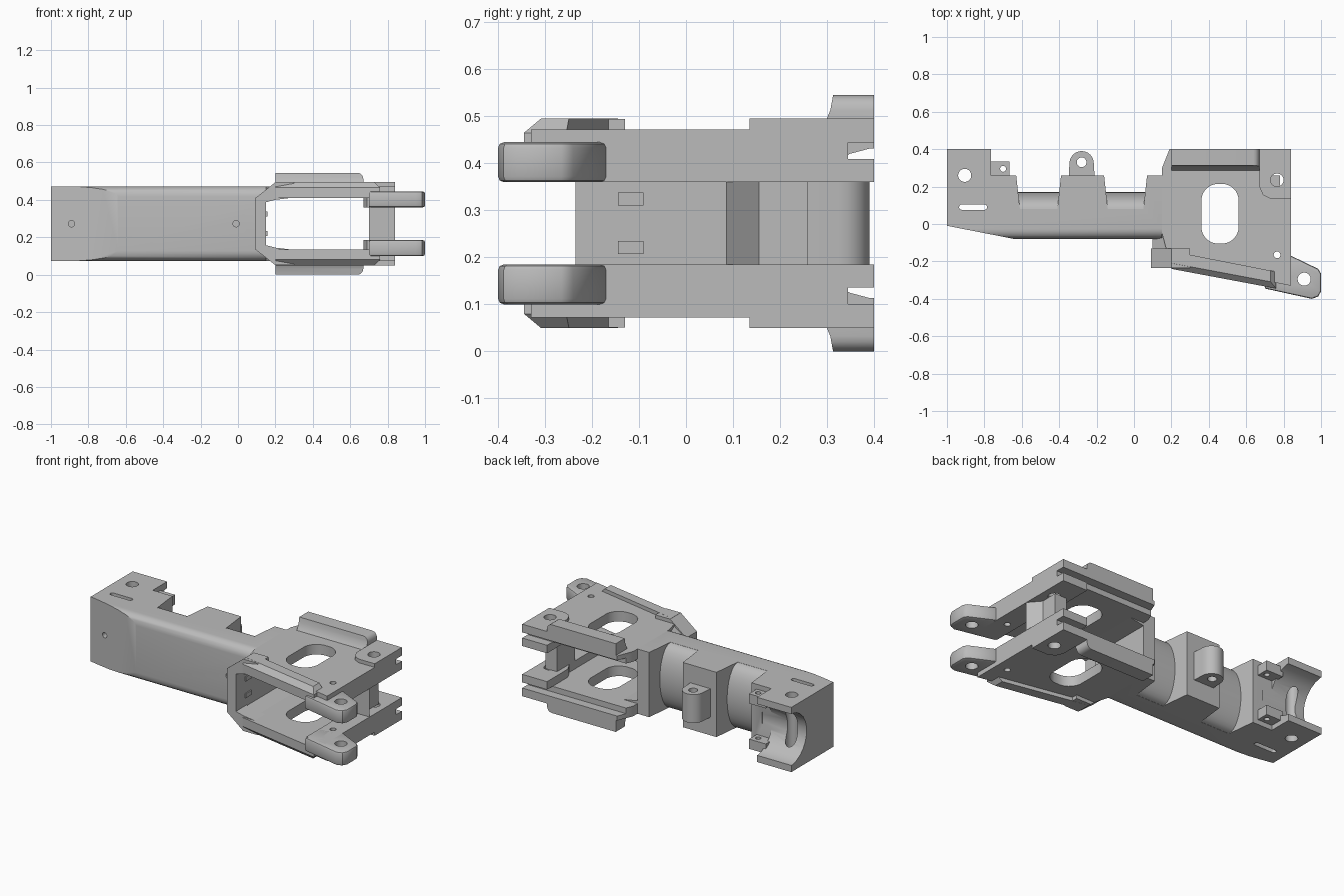
import bpy, bmesh, math
from mathutils import Vector

MID = 0.2725  # height of the mirror plane; all part heights are measured from it

old = bpy.data.objects.get("Cube")
if old:
    bpy.data.objects.remove(old, do_unlink=True)

grey = bpy.data.materials.new("plain_grey")
grey.use_nodes = True
grey.diffuse_color = (0.5, 0.5, 0.5, 1)
grey.node_tree.nodes["Principled BSDF"].inputs["Base Color"].default_value = (0.5, 0.5, 0.5, 1)


def add_prism(bm, pts, axis, lo, hi):
    """Extrude a closed outline along one axis."""
    place = {"X": lambda a, b, h: (h, a, b),
             "Y": lambda a, b, h: (a, h, b),
             "Z": lambda a, b, h: (a, b, h)}[axis]
    rings = [[bm.verts.new(place(a, b, h)) for a, b in pts] for h in (lo, hi)]
    faces = [bm.faces.new(r) for r in rings]
    for i in range(len(pts)):
        j = (i + 1) % len(pts)
        faces.append(bm.faces.new((rings[0][i], rings[0][j], rings[1][j], rings[1][i])))
    bmesh.ops.recalc_face_normals(bm, faces=faces)


def make(name, prisms, bevel=0, pick=None, segments=3):
    """Object from prisms, with a bevel on the edges chosen by the pick rule."""
    bm = bmesh.new()
    for p in prisms:
        add_prism(bm, *p)
    if bevel:
        edges = [e for e in bm.edges if pick(e.verts[0].co, e.verts[1].co)]
        bmesh.ops.bevel(bm, geom=edges, offset=bevel, segments=segments,
                        profile=0.5, affect="EDGES", clamp_overlap=True)
    mesh = bpy.data.meshes.new(name)
    bm.to_mesh(mesh)
    bm.free()
    mesh.materials.append(grey)
    ob = bpy.data.objects.new(name, mesh)
    ob.location.z = MID
    bpy.context.collection.objects.link(ob)
    return ob


def stadium(x, y, rx, ry, r, n=6):
    """Rounded rectangle outline; a circle when rx = ry = r."""
    out = []
    for q, (sx, sy) in enumerate(((1, 1), (-1, 1), (-1, -1), (1, -1))):
        for k in range(n):
            a = math.pi / 2 * (q + (k + 0.5) / n)
            out.append((x + sx * (rx - r) + r * math.cos(a), y + sy * (ry - r) + r * math.sin(a)))
    return out


def circle(x, y, r):
    return stadium(x, y, r, r, r)


def rect(x0, x1, y0, y1):
    return [(x0, y0), (x1, y0), (x1, y1), (x0, y1)]


def finish(ob, cutters=(), mirror=False):
    bpy.ops.object.select_all(action="DESELECT")
    ob.select_set(True)
    bpy.context.view_layer.objects.active = ob
    if mirror:
        m = ob.modifiers.new("mirror", "MIRROR")
        m.use_axis = (False, False, True)
        bpy.ops.object.modifier_apply(modifier=m.name)
    for c in cutters:
        m = ob.modifiers.new("cut", "BOOLEAN")
        m.operation, m.solver, m.object = "DIFFERENCE", "EXACT", c
        bpy.ops.object.modifier_apply(modifier=m.name)
    bpy.ops.object.shade_smooth_by_angle(angle=math.radians(35))


# Cutters: pin holes, slots, channel and end taper
pins = make("pin_cutter", [(circle(x, y, r), "Z", -0.4, 0.4) for x, y, r in (
    (-0.905, 0.26, 0.035), (-0.28, 0.33, 0.026), (0.765, 0.235, 0.035),
    (0.765, -0.165, 0.018), (0.91, -0.295, 0.035), (-0.7, 0.295, 0.016))]
    + [(stadium(-0.86, 0.09, 0.075, 0.014, 0.014), "Z", -0.4, 0.4),
       (stadium(0.46, 0.055, 0.1, 0.16, 0.09), "Z", -0.4, 0.4)])
channel = make("channel_cutter", [(circle(0.41, 0, 0.16), "X", -1.1, -0.7)])
taper = make("taper_cutter", [([(-0.64, -0.08), (-1.1, 0.01), (-1.1, -0.2), (-0.64, -0.2)], "Z", -0.4, 0.4)])
front_pins = make("front_pin_cutter", [(circle(x, 0, 0.017), "Y", -0.2, 0.03) for x in (-0.89, -0.01)])
grooves = make("groove_cutter", [(rect(0.15, 0.9, 0.345, 0.45), "Z", s * 0.137, s * 0.172) for s in (1, -1)])
cutters = [pins, channel, taper, front_pins, grooves]

# Long body with its posts and notches, rounded along the front
outline = [(-1, -0.08), (0.15, -0.08), (0.15, 0.26), (0.07, 0.26), (0.05, 0.08), (-0.14, 0.08),
           (-0.16, 0.26), (-0.39, 0.26), (-0.41, 0.08), (-0.61, 0.08), (-0.63, 0.26),
           (-0.765, 0.26), (-0.765, 0.4), (-1, 0.4)]
body = make("body", [(outline, "Z", -0.2, 0.2)], 0.055,
            lambda a, b: a.y < -0.07 and b.y < -0.07 and abs(a.x - b.x) > 0.1, 6)
finish(body, [taper, pins, front_pins, channel])

# Curved barrel surface inside the notches
arc = [(0.08 + 0.09 * math.cos(t), 0.199 * math.sin(t))
       for t in (math.pi * (k / 16 - 0.5) for k in range(17))]
finish(make("barrel_core", [(arc, "X", -0.63, -0.39), (arc, "X", -0.16, 0.07)]))

# Hinge ear and small rear tab
ear = [(-0.35, 0.24), (-0.21, 0.24)] + [
    (-0.28 + 0.065 * math.cos(k * math.pi / 12), 0.325 + 0.065 * math.sin(k * math.pi / 12)) for k in range(13)]
finish(make("hinge_ear", [(ear, "Z", -0.088, 0.088)]), [pins])
finish(make("rear_tab", [(rect(-0.78, -0.665, 0.24, 0.335), "Z", 0.11, 0.17)]), [pins], True)

# C-shaped frame at the mouth of the well
c_top = [(0.09, 0.135), (0.2, 0.222), (0.3, 0.222), (0.3, 0.14), (0.2, 0.128), (0.15, 0.115)]
c_shape = c_top + [(x, -z) for x, z in reversed(c_top)]
finish(make("well_frame", [(c_shape, "Y", -0.235, -0.13)]))
c_back = [(0.1, 0.135), (0.19, 0.2), (0.26, 0.2), (0.26, 0.14), (0.15, 0.12)]
finish(make("well_wall", [(c_back + [(x, -z) for x, z in reversed(c_back)], "Y", -0.14, 0.26)]))
finish(make("wall_studs", [(rect(-0.145, -0.09, 0.038, 0.065), "X", 0.14, 0.157)]), [], True)

# Paired side plates
plate = [(0.19, 0.4), (0.15, 0.3), (0.15, -0.05), (0.19, -0.2), (0.84, -0.33), (0.84, 0.4)]
finish(make("side_plate", [(plate, "Z", 0.1375, 0.2)]), [pins, grooves], True)

# Thick plate ends with the pin boss
boss = [(0.67, 0.4), (0.67, 0.2), (0.69, 0.155), (0.73, 0.135), (0.84, 0.135), (0.84, 0.4)]
finish(make("pin_boss", [(boss, "Z", 0.0875, 0.2225)]), [pins, grooves], True)
finish(make("plate_end", [([(0.7, -0.33), (0.84, -0.35), (0.84, 0.14), (0.7, 0.14)],
                           "Z", 0.0875, 0.172)]), [pins], True)

# Raised beams along the slanted front edge
beam = [(0.2, -0.24), (0.76, -0.345), (0.76, -0.255), (0.2, -0.145)]
finish(make("front_beam", [(beam, "Z", 0.1375, 0.2225)], 0.03,
            lambda a, b: min(a.z, b.z) > 0.2 and (a.x + b.x > 1.5 or a.y + b.y < -0.5), 1), [pins], True)

# Front prongs with rounded tips
prong = [(0.7, -0.2), (0.84, -0.17), (0.985, -0.24), (1.0, -0.265), (1.0, -0.36),
         (0.985, -0.388), (0.95, -0.4), (0.7, -0.345)]
finish(make("front_prong", [(prong, "Z", 0.0875, 0.1725)], 0.012,
            lambda a, b: abs(a.z - b.z) < 0.001, 2), [pins], True)

# Raised rails along the rear edge of the plates
rail = [(0.28, 0.19), (0.295, 0.212), (0.307, 0.24), (0.313, 0.2725), (0.4, 0.2725), (0.4, 0.19)]
finish(make("rear_rail", [(rail, "X", 0.2, 0.67)], 0.04,
            lambda a, b: min(a.z, b.z) > 0.27 and min(a.x, b.x) > 0.6, 4), [], True)

# Cross bar joining the plate ends
bar = [(0.7, 0.085), (0.84, 0.085), (0.78, 0.155), (0.78, 0.26), (0.7, 0.26)]
finish(make("cross_bar", [(bar, "Z", -0.09, 0.09)]))

for c in cutters:
    c.hide_render = True
    c.hide_viewport = True
